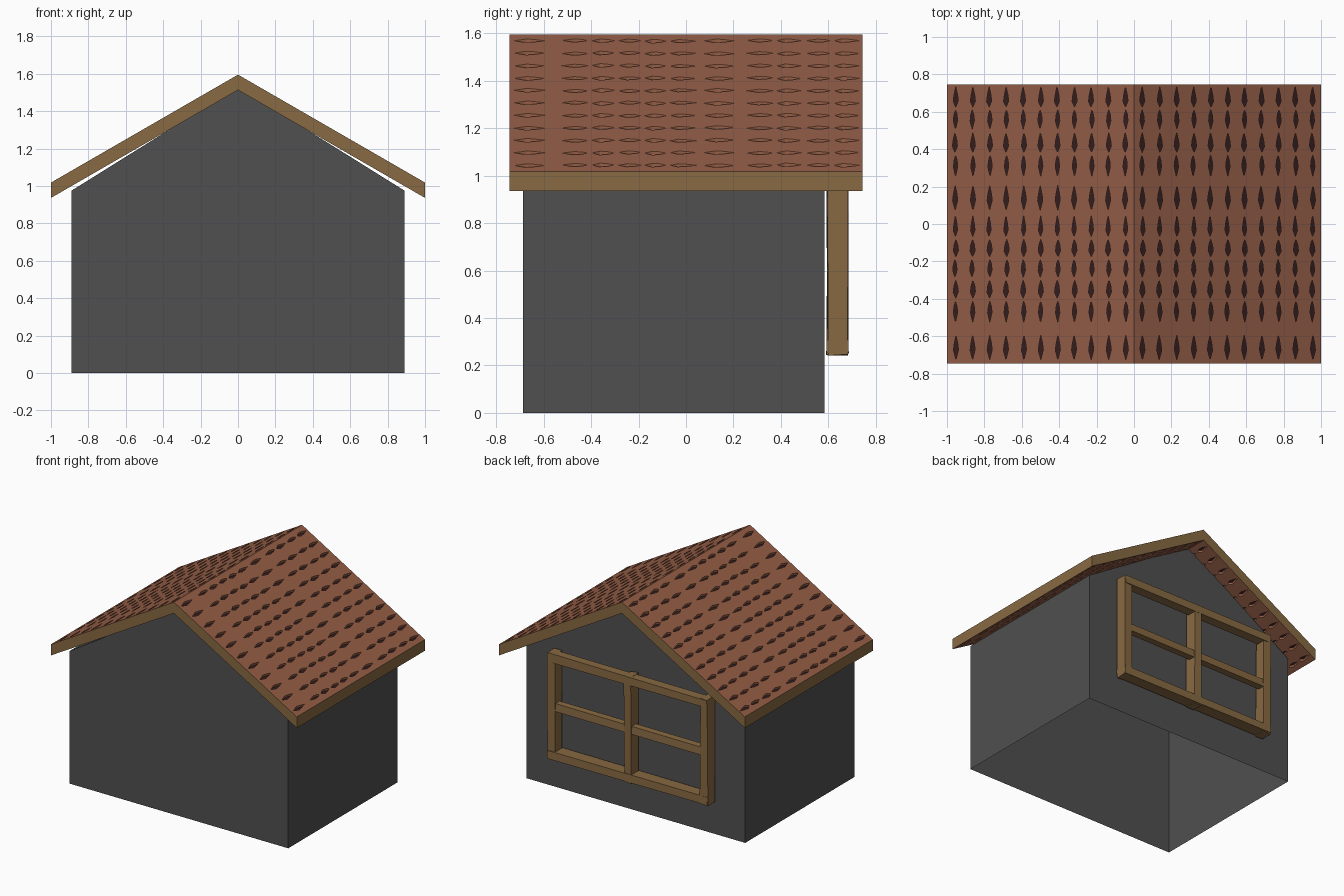
import bpy, bmesh, random
from mathutils import Vector

if "Cube" in bpy.data.objects:
    bpy.data.objects.remove(bpy.data.objects["Cube"])
random.seed(4)


def material(name, rgb):
    m = bpy.data.materials.new(name)
    m.diffuse_color = (*rgb, 1)
    m.use_nodes = True
    m.node_tree.nodes["Principled BSDF"].inputs["Base Color"].default_value = m.diffuse_color
    return m


GREY = material("dark grey wall", (0.079, 0.079, 0.079))
WOOD = material("brown wood", (0.245, 0.142, 0.054))
TILE = material("terracotta", (0.300, 0.112, 0.062))
DARK = material("dark tile gap", (0.035, 0.013, 0.014))


def make(name, verts, faces, *mats):
    me = bpy.data.meshes.new(name)
    me.from_pydata(verts, [], faces)
    for m in mats:
        me.materials.append(m)
    ob = bpy.data.objects.new(name, me)
    bpy.context.collection.objects.link(ob)
    return ob


def extrude_profile(name, pts, y0, y1, mat, skip=(), caps=True):
    """Closed x-z profile (anticlockwise from the front) swept along y."""
    n = len(pts)
    verts = [(x, y, z) for y in (y0, y1) for x, z in pts]
    faces = [(i, i + n, (i + 1) % n + n, (i + 1) % n) for i in range(n) if i not in skip]
    faces += [tuple(range(n)), tuple(range(2 * n - 1, n - 1, -1))]
    return make(name, verts, faces, mat)


# House body with gable ends, open underneath
extrude_profile("walls", [(-0.89, 0), (0.89, 0), (0.89, 0.975), (0, 1.53), (-0.89, 0.975)],
                -0.687, 0.583, GREY, skip=(0,))

# Wooden edge boards of the folded roof; the tiled sheets close it above and below
RIDGE, EAVE, THICK, END = 1.595, 1.018, 0.082, 0.745
extrude_profile("roof_edge_boards", [(-1, EAVE - THICK), (0, RIDGE - THICK), (1, EAVE - THICK),
                                     (1, EAVE), (0, RIDGE), (-1, EAVE)], -END, END, WOOD,
                skip=(0, 1, 3, 4))


# Tiled sheet: rows of narrow slots between the tiles, dark at the bottom
def tiled_sheet(name, offset, depth):
    verts, faces, kinds = [], [], []
    steps = (-0.66, -0.46, -0.35, -0.235, -0.13, -0.02, 0.14, 0.32, 0.43, 0.565, 0.67)
    cuts = [-END] + [(a + b) / 2 for a, b in zip(steps, steps[1:])] + [END]
    pitch = 1 / 11

    def height(x):
        return RIDGE - (RIDGE - EAVE) * x + offset

    for side in (-1, 1):
        for row in range(11):
            x0, x1 = row * pitch, (row + 1) * pitch
            xm = (x0 + x1) / 2
            for i, y in enumerate(steps):
                lo, hi = cuts[i], cuts[i + 1]
                xc = xm + random.uniform(-0.003, 0.003)
                w = 0.0135 if i % 2 == 0 else 0.0115
                h = 0.030
                t0, t1 = min(0.85 * (y - lo), 0.065), min(0.85 * (hi - y), 0.065)
                rim = [(xm, lo), (x1, lo), (x1, hi), (xm, hi), (x0, hi), (x0, lo)]
                slot = [(xc, y - t0), (xc + w, y - 0.5 * h), (xc + 0.7 * w, y + 0.6 * h),
                        (xc, y + t1), (xc - 0.7 * w, y + 0.7 * h), (xc - w, y - 0.4 * h)]
                k = len(verts)
                verts += [(side * a, b, height(a)) for a, b in rim + slot]
                verts += [(side * a, b, height(a) - depth) for a, b in slot]
                new = []
                for j in range(6):
                    n = (j + 1) % 6
                    new.append((k + j, k + n, k + 6 + n, k + 6 + j))
                    new.append((k + 6 + j, k + 6 + n, k + 12 + n, k + 12 + j))
                new.append(tuple(range(k + 12, k + 18)))
                flip = (side < 0) != (depth < 0)
                faces += [f[::-1] if flip else f for f in new]
                kinds += [0] * 12 + [1]
    ob = make(name, verts, faces, TILE, DARK)
    for p, kind in zip(ob.data.polygons, kinds):
        p.material_index = kind
    bm = bmesh.new()
    bm.from_mesh(ob.data)
    bmesh.ops.remove_doubles(bm, verts=bm.verts, dist=0.0001)
    bm.to_mesh(ob.data)
    bm.free()


tiled_sheet("roof_tiles_top", 0, 0.015)
tiled_sheet("roof_tiles_underside", -THICK, -0.015)


# Window frame of slightly uneven timbers on the back wall
def timber(name, x, z, w, h, y0, y1):
    def j():
        return random.uniform(-0.004, 0.004)
    corners = [(-1, -1), (1, -1), (1, 1), (-1, 1)]
    verts = [Vector((x + a * w / 2 + j(), y + j(), z + b * h / 2 + j()))
             for y in (y0, y1) for a, b in corners]
    faces = [(0, 1, 2, 3), (7, 6, 5, 4)]
    faces += [(i, i + 4, (i + 1) % 4 + 4, (i + 1) % 4) for i in range(4)]
    make(name, verts, faces, WOOD)


for label, x in (("left", -0.622), ("middle", 0), ("right", 0.622)):
    timber(f"window_post_{label}", x, 0.635, 0.058, 0.78, 0.595, 0.682)
for label, z, y0, y1 in (("bottom", 0.28, 0.594, 0.684), ("middle", 0.635, 0.625, 0.677),
                         ("top", 0.995, 0.615, 0.685)):
    timber(f"window_rail_{label}", 0, z, 1.30, 0.058, y0, y1)
